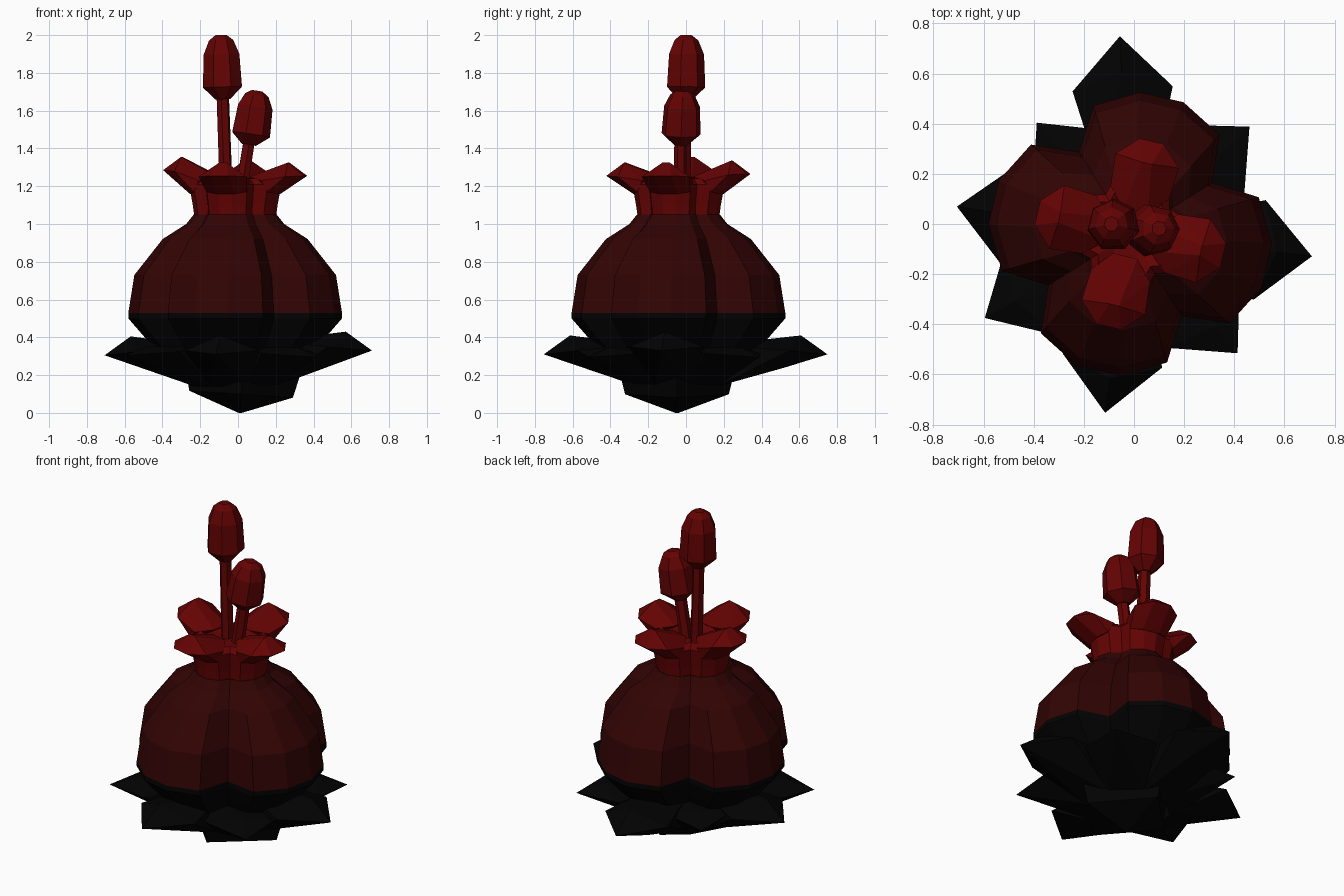
import bpy, bmesh
from math import sin, cos, radians, pi
from mathutils import Vector, Matrix

cube = bpy.data.objects.get("Cube")
if cube:
    bpy.data.objects.remove(cube)


def material(name, colour):
    m = bpy.data.materials.new(name)
    m.use_nodes = True
    m.diffuse_color = (*colour, 1)
    m.node_tree.nodes["Principled BSDF"].inputs["Base Color"].default_value = (*colour, 1)
    return m


BRIGHT = material("bright red", (0.125, 0.0008, 0.0008))
DARK = material("dark red", (0.031, 0.001, 0.001))
BLACK = material("near black", (0.0007, 0.0007, 0.0007))

CENTRE = Vector((-0.015, -0.04, 0))
TWIST = -13  # turn of the four lobes, in degrees


def finish(name, bm, *mats):
    bmesh.ops.recalc_face_normals(bm, faces=bm.faces)
    mesh = bpy.data.meshes.new(name)
    bm.to_mesh(mesh)
    bm.free()
    for m in mats:
        mesh.materials.append(m)
    ob = bpy.data.objects.new(name, mesh)
    bpy.context.collection.objects.link(ob)
    return ob


def loft(rings):
    """Skin a stack of equal rings of points and cap both ends."""
    bm = bmesh.new()
    loops = [[bm.verts.new(p) for p in ring] for ring in rings]
    n = len(loops[0])
    for low, high in zip(loops, loops[1:]):
        for i in range(n):
            j = (i + 1) % n
            bm.faces.new((low[i], low[j], high[j], high[i]))
    bm.faces.new(loops[0])
    bm.faces.new(loops[-1])
    return bm


def lobed_ring(z, r, valley):
    """Four rounded lobes with a crease between neighbours."""
    ring = []
    for k in range(4):
        for a, f in ((-45, valley), (-29, 0.94), (-9, 1), (9, 1), (29, 0.94)):
            t = radians(a + 90 * k + TWIST)
            ring.append(CENTRE + Vector((cos(t) * r * f, sin(t) * r * f, z)))
    return ring


def hull_petal(name, angle, points, mat):
    """Convex leaf from (radius, half width, z) points, turned to its direction."""
    bm = bmesh.new()
    for r, w, z in points:
        for side in ((-1, 1) if w else (0,)):
            bm.verts.new((r, side * w, z))
    bmesh.ops.convex_hull(bm, input=bm.verts)
    loose = [v for v in bm.verts if not v.link_faces]
    bmesh.ops.delete(bm, geom=loose, context='VERTS')
    bmesh.ops.dissolve_limit(bm, angle_limit=radians(3), verts=bm.verts, edges=bm.edges)
    bm.transform(Matrix.Translation(CENTRE) @ Matrix.Rotation(radians(angle), 4, 'Z'))
    return finish(name, bm, mat)


def rod(name, start, end, profile, sides, mat):
    """Faceted solid along an axis from (fraction, radius) pairs."""
    start, end = Vector(start), Vector(end)
    turn = (end - start).to_track_quat('Z', 'Y')
    rings = []
    for t, r in profile:
        ring = [Vector((cos(2 * pi * k / sides) * r, sin(2 * pi * k / sides) * r, 0))
                for k in range(sides)]
        rings.append([start.lerp(end, t) + turn @ p for p in ring])
    finish(name, loft(rings), mat)


# Lobed body, black below its widest band
body_profile = ((0.25, 0.33, 0.75), (0.4, 0.48, 0.7), (0.5, 0.567, 0.68), (0.53, 0.567, 0.68),
                (0.73, 0.535, 0.68), (0.92, 0.385, 0.72), (1.0, 0.26, 0.78), (1.05, 0.22, 0.8))
body = finish("body", loft([lobed_ring(*p) for p in body_profile]), DARK, BLACK)
for f in body.data.polygons:
    f.material_index = 1 if f.center.z < 0.53 else 0

# Pointed four-cornered cup under the body
rod("base_cup", (0.01, -0.048, 0), (0.03, -0.048, 0.3),
    ((0, 0.008), (0.33, 0.275), (0.67, 0.3), (1, 0.32)), 4, BLACK)

# Two layers of pointed leaves: direction, tip radius, tip height
upper = ((-7, 0.73, 0.33), (93, 0.79, 0.31), (171, 0.70, 0.305), (262, 0.72, 0.31))
lower = ((42, 0.64, 0.295), (130, 0.58, 0.3), (210, 0.67, 0.305), (312, 0.64, 0.295))
for layer, leaves, lift in (("upper", upper, 0.1), ("lower", lower, 0.05)):
    for i, (angle, r, z) in enumerate(leaves):
        hull_petal(f"{layer}_leaf_{i + 1}", angle, (
            (r, 0, z), (r - 0.14, 0, z + lift), (r - 0.21, 0.2, z + 0.02),
            (r - 0.23, 0.06, z - 0.07), (0.2, 0.1, z + 0.05), (0.2, 0.1, 0.14)), BLACK)

# Neck collar with an open, sunken mouth
neck_profile = ((1.03, 0.215, 0.78), (1.1, 0.225, 0.76), (1.21, 0.245, 0.76),
                (1.24, 0.2, 0.76), (1.2, 0.1, 0.8))
finish("neck", loft([lobed_ring(*p) for p in neck_profile]), BRIGHT)

# Four flared mouth petals, each with its own lift
for i, lift in enumerate((-0.01, 0, 0.02, -0.01)):
    hull_petal(f"mouth_petal_{i + 1}", TWIST + 90 * i, (
        (0.38, 0.05, 1.265 + lift), (0.29, 0.02, 1.335 + lift), (0.3, 0.13, 1.26 + lift),
        (0.09, 0.05, 1.25), (0.17, 0.12, 1.23), (0.2, 0.11, 1.17), (0.235, 0.05, 1.16)), BRIGHT)

# Two stalks carrying buds
BUD = ((0, 0.04), (0.19, 0.106), (0.7, 0.097), (0.92, 0.066), (1, 0.03))
for size, foot, joint, top in (
        ("tall", (-0.06, -0.01, 1.1), (-0.08, -0.005, 1.66), (-0.09, 0, 2.0)),
        ("short", (0.005, -0.03, 1.1), (0.056, -0.028, 1.42), (0.1, -0.018, 1.705))):
    rod(size + "_stalk", foot, joint, ((0, 0.036), (1.05, 0.034)), 6, BRIGHT)
    rod(size + "_bud", joint, top, BUD, 7, BRIGHT)
